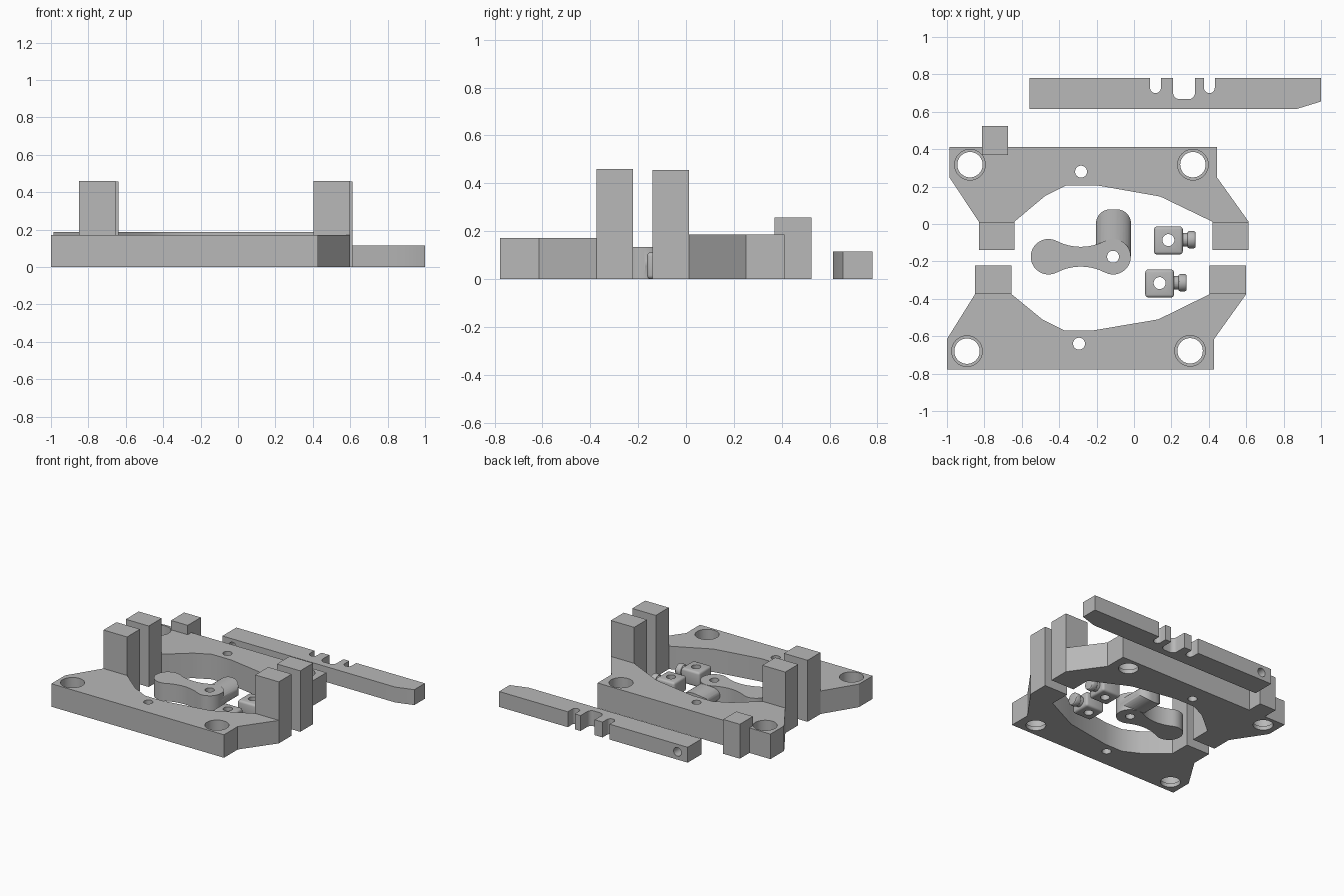
import bpy, bmesh, math
from mathutils import Matrix

cube = bpy.data.objects.get("Cube")
if cube:
    bpy.data.objects.remove(cube, do_unlink=True)

gray = bpy.data.materials.new("plain gray")
gray.use_nodes = True
color = (0.48, 0.48, 0.48, 1)
gray.diffuse_color = color
gray.node_tree.nodes["Principled BSDF"].inputs["Base Color"].default_value = color


def finish(name, bm):
    bmesh.ops.recalc_face_normals(bm, faces=bm.faces)
    mesh = bpy.data.meshes.new(name)
    bm.to_mesh(mesh)
    bm.free()
    mesh.materials.append(gray)
    obj = bpy.data.objects.new(name, mesh)
    bpy.context.collection.objects.link(obj)
    return obj


def prism(name, outline, z0, z1):
    bm = bmesh.new()
    face = bm.faces.new([bm.verts.new((x, y, z0)) for x, y in outline])
    top = bmesh.ops.extrude_face_region(bm, geom=[face])["geom"]
    verts = [v for v in top if isinstance(v, bmesh.types.BMVert)]
    bmesh.ops.translate(bm, verts=verts, vec=(0, 0, z1 - z0))
    return finish(name, bm)


def box(name, x0, x1, y0, y1, z0, z1):
    return prism(name, [(x0, y0), (x1, y0), (x1, y1), (x0, y1)], z0, z1)


def arc(cx, cy, r, a0, a1, n=12):
    angles = [math.radians(a0 + (a1 - a0) * i / n) for i in range(n + 1)]
    return [(cx + r * math.cos(a), cy + r * math.sin(a)) for a in angles]


def rod(name, center, r, length, axis="Z"):
    turn = {"X": Matrix.Rotation(math.pi / 2, 4, "Y"),
            "Y": Matrix.Rotation(math.pi / 2, 4, "X"),
            "Z": Matrix()}[axis]
    bm = bmesh.new()
    bmesh.ops.create_cone(bm, cap_ends=True, segments=32, radius1=r, radius2=r,
                          depth=length, matrix=Matrix.Translation(center) @ turn)
    return finish(name, bm)


def apply(obj, kind, **settings):
    bpy.ops.object.select_all(action="DESELECT")
    bpy.context.view_layer.objects.active = obj
    obj.select_set(True)
    mod = obj.modifiers.new(kind.lower(), kind)
    for key, value in settings.items():
        setattr(mod, key, value)
    bpy.ops.object.modifier_apply(modifier=mod.name)


def combine(obj, other, operation="DIFFERENCE"):
    apply(obj, "BOOLEAN", object=other, operation=operation, solver="EXACT")
    bpy.data.objects.remove(other, do_unlink=True)


def smooth(obj):
    bpy.ops.object.select_all(action="DESELECT")
    bpy.context.view_layer.objects.active = obj
    obj.select_set(True)
    bpy.ops.object.shade_smooth_by_angle(angle=math.radians(30))


def frame(name, outline, height, towers, tower_y, tower_top, bolts, pin):
    """Plate with two posts, two counterbored bolt holes and a pin hole."""
    plate = prism(name + "_plate", outline, 0, height)
    for x, y in bolts:
        combine(plate, rod("counterbore", (x, y, 0.2), 0.082, 0.34))
        combine(plate, rod("bolt_hole", (x, y, 0.1), 0.068, 0.5))
    combine(plate, rod("pin_hole", (*pin, 0.1), 0.032, 0.5))
    smooth(plate)
    for side, (x0, x1) in zip(("right", "left"), towers):
        box(f"{name}_{side}_post", x0, x1, *tower_y, 0, tower_top)


# Front frame half
frame("front", [
    (-1, -0.777), (0.428, -0.777), (0.428, -0.615), (0.6, -0.375),
    (0.405, -0.375), (0.13, -0.51), (-0.225, -0.57), (-0.37, -0.57),
    (-0.49, -0.51), (-0.655, -0.375), (-0.85, -0.375), (-1, -0.615)],
    0.172, [(-0.85, -0.655), (0.405, 0.6)], (-0.375, -0.222), 0.46,
    [(-0.893, -0.68), (0.3, -0.678)], (-0.294, -0.64))

# Back frame half and its stop block
frame("back", [
    (-0.987, 0.412), (-0.987, 0.25), (-0.83, 0.012), (-0.64, 0.012),
    (-0.475, 0.15), (-0.36, 0.207), (-0.2, 0.207), (0.14, 0.147),
    (0.42, 0.012), (0.613, 0.012), (0.443, 0.25), (0.443, 0.412)],
    0.187, [(-0.83, -0.64), (0.42, 0.613)], (-0.14, 0.012), 0.456,
    [(-0.877, 0.317), (0.315, 0.317)], (-0.283, 0.28))
box("stop_block", -0.813, -0.675, 0.37, 0.525, 0, 0.257)

# Slotted bar with a chamfered end and a cross hole
bar = prism("slotted_bar", [(-0.56, 0.615), (0.87, 0.615), (1, 0.655),
                            (1, 0.78), (-0.56, 0.78)], 0, 0.115)
for x0, x1, y, r in ((0.086, 0.144, 0.7, 0.028), (0.209, 0.326, 0.667, 0.035),
                     (0.374, 0.432, 0.7, 0.028)):
    slot = (arc(x0 + r, y + r, r, 180, 270, 6) + arc(x1 - r, y + r, r, 270, 360, 6)
            + [(x1, 0.9), (x0, 0.9)])
    combine(bar, prism("slot", slot, -0.1, 0.3))
combine(bar, rod("cross_hole", (-0.475, 0.7, 0.058), 0.032, 0.5, "Y"))
smooth(bar)

# Waisted lever with a pivot hole
left, right, mid, cy, r = -0.457, -0.112, -0.2845, -0.175, 0.095
waist_r, rise = 0.28, 0.333
t = math.degrees(math.atan2(rise, mid - left))
lever = prism("lever", arc(left, cy, r, t, 360 - t, 20)
              + arc(mid, cy - rise, waist_r, 180 - t, t)[1:]
              + arc(right, cy, r, t - 180, 180 - t, 20)[1:]
              + arc(mid, cy + rise, waist_r, -t, t - 180)[1:-1], 0, 0.133)

# Rounded side arm of the lever
arm_r = 0.075
arm = prism("arm", [(-0.203, -0.17), (-0.016, -0.17)]
            + arc(-0.016 - arm_r, 0.003, arm_r, 0, 90, 8)
            + arc(-0.203 + arm_r, 0.003, arm_r, 90, 180, 8), 0, 0.14)
barrel = rod("barrel", (-0.11, -0.05, 0.066), 0.0945, 0.4, "Y")
for v in barrel.data.vertices:
    v.co.z = 0.066 + (v.co.z - 0.066) * 0.7
combine(arm, barrel, "INTERSECT")
combine(lever, arm, "UNION")
combine(lever, rod("pivot_hole", (right, cy, 0.05), 0.032, 0.5))
smooth(lever)

# Two small clamp blocks with grooved pegs
for name, x, y in (("back", 0.107, -0.163), ("front", 0.06, -0.393)):
    block = box(name + "_clamp", x, x + 0.154, y, y + 0.15, 0, 0.112)
    apply(block, "BEVEL", width=0.016, segments=3)
    combine(block, rod("clamp_hole", (x + 0.077, y + 0.077, 0.05), 0.032, 0.5))
    smooth(block)
    peg_y, peg_z = y + 0.079, 0.056
    rod(name + "_peg_neck", (x + 0.165, peg_y, peg_z), 0.037, 0.05, "X")
    head = rod(name + "_peg_head", (x + 0.2, peg_y, peg_z), 0.046, 0.044, "X")
    apply(head, "BEVEL", width=0.01, segments=3, limit_method="ANGLE")
    smooth(head)
